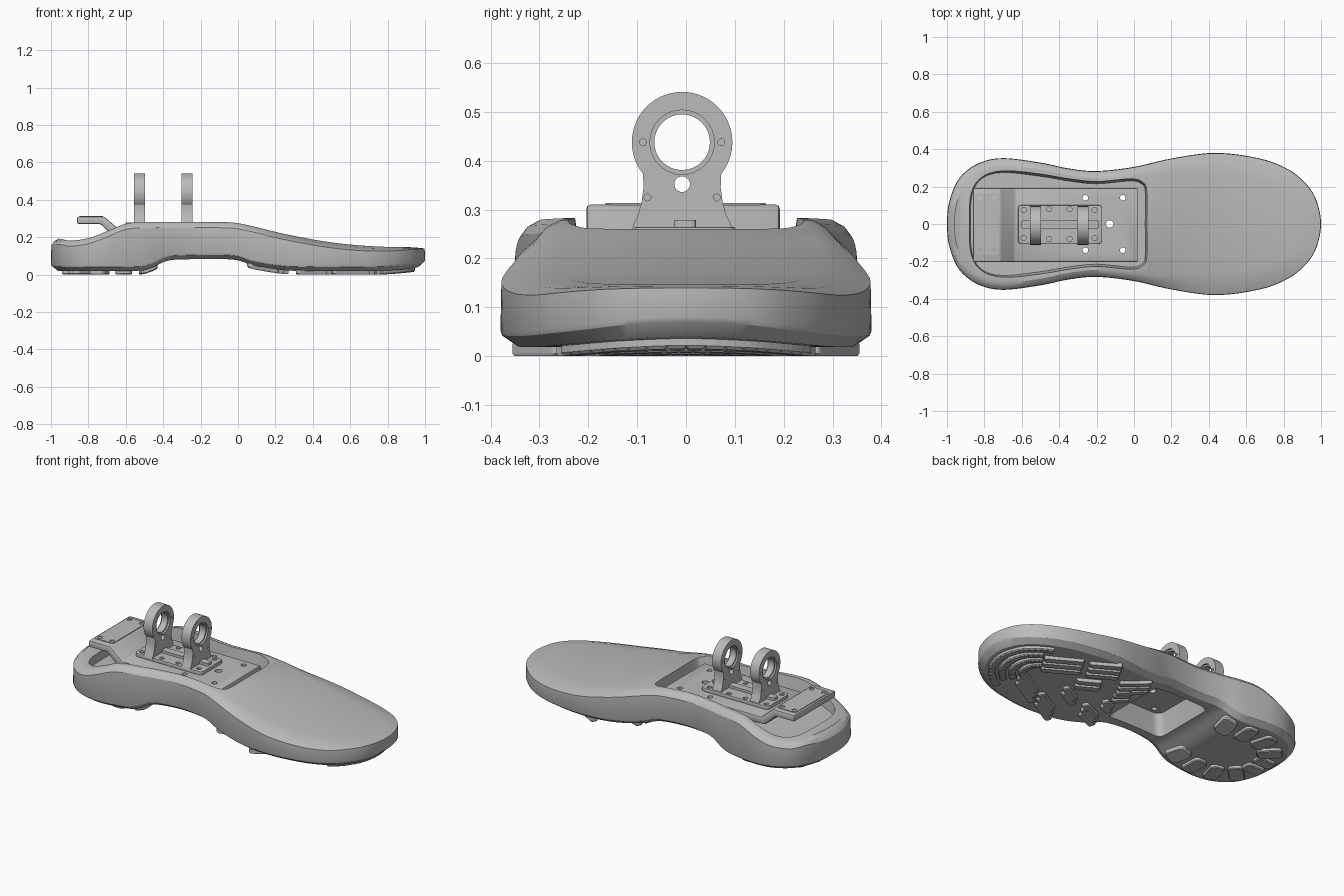
import bpy, bmesh
from math import sin, cos, pi, radians, hypot
from mathutils import Matrix, Vector

if "Cube" in bpy.data.objects:
    bpy.data.objects.remove(bpy.data.objects["Cube"])

grey = bpy.data.materials.new("neutral_grey")
grey.use_nodes = True
grey.diffuse_color = (0.5, 0.5, 0.5, 1)
grey.node_tree.nodes["Principled BSDF"].inputs["Base Color"].default_value = (0.5, 0.5, 0.5, 1)


# ---------- helpers ----------
def make(name, bm):
    bmesh.ops.recalc_face_normals(bm, faces=bm.faces)
    me = bpy.data.meshes.new(name)
    bm.to_mesh(me)
    bm.free()
    me.materials.append(grey)
    ob = bpy.data.objects.new(name, me)
    bpy.context.collection.objects.link(ob)
    return ob


def apply_modifiers(ob):
    dg = bpy.context.evaluated_depsgraph_get()
    me = bpy.data.meshes.new_from_object(ob.evaluated_get(dg))
    ob.modifiers.clear()
    ob.data = me


def bevel(ob, width, segments=2):
    m = ob.modifiers.new("bevel", "BEVEL")
    m.width, m.segments, m.limit_method = width, segments, "ANGLE"
    apply_modifiers(ob)


def cut(ob, cutter):
    cutter.hide_render = True
    m = ob.modifiers.new("cut", "BOOLEAN")
    m.operation, m.solver, m.object = "DIFFERENCE", "EXACT", cutter
    apply_modifiers(ob)
    bpy.data.objects.remove(cutter)


def smooth(ob):
    bpy.ops.object.select_all(action="DESELECT")
    ob.select_set(True)
    bpy.context.view_layer.objects.active = ob
    bpy.ops.object.shade_smooth_by_angle(angle=radians(28))


def loft(bm, rings, strips=False):
    """Skin closed rings; strips caps a y-symmetric ring with cross strips."""
    vs = [[bm.verts.new(p) for p in r] for r in rings]
    n = len(vs[0])
    for a, b in zip(vs, vs[1:]):
        for i in range(n):
            j = (i + 1) % n
            bm.faces.new((a[i], a[j], b[j], b[i]))
    for r in (vs[0], vs[-1]):
        if strips:
            for i in range(n // 2):
                quad = [r[i], r[i + 1], r[n - i - 1], r[(n - i) % n]]
                bm.faces.new(list(dict.fromkeys(quad)))
        else:
            bm.faces.new(r)


def prism(name, pts, lo, hi, axis="z"):
    place = {"z": lambda a, b, c: (a, b, c), "x": lambda a, b, c: (c, a, b),
             "y": lambda a, b, c: (a, c, b)}[axis]
    bm = bmesh.new()
    loft(bm, [[place(a, b, c) for a, b in pts] for c in (lo, hi)])
    return make(name, bm)


def rounded(x0, x1, y0, y1, r):
    pts = []
    for k, (x, y) in enumerate(((x1 - r, y1 - r), (x0 + r, y1 - r), (x0 + r, y0 + r), (x1 - r, y0 + r))):
        pts += [(x + r * cos((k + t / 5) * pi / 2), y + r * sin((k + t / 5) * pi / 2)) for t in range(6)]
    return pts


def drill(name, spots, r, lo, hi, axis="z"):
    """One cutter holding a cylinder for each spot."""
    bm = bmesh.new()
    turn = Matrix.Rotation(pi / 2, 4, "Y") if axis == "x" else Matrix()
    mid = (lo + hi) / 2
    for a, b in spots:
        c = (mid, a, b) if axis == "x" else (a, b, mid)
        bmesh.ops.create_cone(bm, cap_ends=True, segments=32, radius1=r, radius2=r,
                              depth=hi - lo, matrix=Matrix.Translation(c) @ turn)
    return make(name, bm)


def curve(*knots):
    """Smooth height function through (x, value) knots."""
    def f(x):
        x = min(max(x, knots[0][0]), knots[-1][0])
        k = next(i for i in range(len(knots) - 1) if x <= knots[i + 1][0])
        def slope(i):
            a, b = knots[max(i - 1, 0)], knots[min(i + 1, len(knots) - 1)]
            return (b[1] - a[1]) / (b[0] - a[0])
        (x0, v0), (x1, v1) = knots[k], knots[k + 1]
        h = x1 - x0
        t = (x - x0) / h
        s = t * t * (3 - 2 * t)
        return v0 + (v1 - v0) * s + h * t * (1 - t) * (slope(k) * (1 - t) - slope(k + 1) * t)
    return f


def outline(half, steps=6):
    """Closed spline from half an outline (toe to heel), mirrored in y."""
    pts = [Vector(p) for p in half + [(x, -y) for x, y in half[-2:0:-1]]]
    n, out = len(pts), []
    for i in range(n):
        a, b, c, d = (pts[(i + k) % n] for k in (-1, 0, 1, 2))
        for s in range(steps):
            t = s / steps
            out.append((2 * b + (c - a) * t + (2 * a - 5 * b + 4 * c - d) * t * t
                        + (3 * b - a - 3 * c + d) * t ** 3) / 2)
    return out


def inset(pts, width):
    n, out = len(pts), []
    for i, p in enumerate(pts):
        t = (pts[(i + 1) % n] - pts[i - 1]).normalized()
        out.append(p + Vector((-t.y, t.x)) * width(p.x))
    return out


# ---------- sole ----------
top = curve((-1, .185), (-.96, .192), (-.9, .182), (-.8, .195), (-.7, .232), (-.6, .272), (-.5, .28),
            (-.05, .28), (.05, .265), (.25, .217), (.5, .172), (.75, .15), (1, .148))
bottom = curve((-1, .025), (-.95, .02), (-.52, .021), (-.46, .037), (-.39, .07), (-.33, .08), (-.02, .08),
               (.08, .05), (.25, .023), (.4, .02), (.75, .02), (.92, .032), (1, .048))
drop = curve((-1, .03), (.3, .03), (.75, .025), (1, .008))
band = curve((-1, .04), (0, .045), (.4, .12), (1, .1))
edge = outline([(1, 0), (.97, .14), (.9, .235), (.8, .305), (.65, .355), (.43, .38), (.2, .35), (0, .305),
                (-.2, .283), (-.35, .297), (-.5, .328), (-.7, .352), (-.83, .325), (-.93, .25), (-.985, .13), (-1, 0)])


def sole_ring(width, height):
    return [(p.x, p.y, height(p.x)) for p in inset(edge, width)]


bm = bmesh.new()
loft(bm, [sole_ring(lambda x: .036, bottom),
          sole_ring(lambda x: .004, lambda x: bottom(x) + .022),
          sole_ring(lambda x: 0, lambda x: bottom(x) + .032),
          sole_ring(lambda x: .002, lambda x: top(x) - drop(x)),
          sole_ring(lambda x: band(x) * .4, lambda x: top(x) - drop(x) * .4),
          sole_ring(band, top)], strips=True)
sole = make("sole", bm)

# Heel pocket with a sloping floor and slightly flared walls
floor = curve((-1, .13), (-.78, .14), (-.6, .19), (-.5, .2), (1, .2))
pocket = outline([(.06, 0), (.06, .17), (.04, .215), (-.02, .23), (-.2, .215), (-.35, .23), (-.5, .255), (-.7, .275),
                  (-.81, .245), (-.865, .16), (-.875, 0)])
bm = bmesh.new()
loft(bm, [[(p.x, p.y, floor(p.x)) for p in pocket],
          [(p.x, p.y, .4) for p in inset(pocket, lambda x: -.03)]], strips=True)
cut(sole, make("pocket_cutter", bm))

# Tapered opening under the arch
bm = bmesh.new()
loft(bm, [[(x, y, z) for x, y in rounded(-.32 - g, g - .01, -.17 - g, .17 + g, .04)]
          for g, z in ((.045, .03), (0, .215))])
cut(sole, make("arch_cutter", bm))
smooth(sole)

# ---------- tread ----------
bm = bmesh.new()


def pad(pts):
    pts = [Vector(p) for p in pts]
    mid = sum(pts, Vector((0, 0))) / len(pts)
    small = [p + (mid - p).normalized() * .006 for p in pts]
    loft(bm, [[(p.x, p.y, bottom(p.x) + .006) for p in pts],
              [(p.x, p.y, max(bottom(p.x) - .014, 0)) for p in pts],
              [(p.x, p.y, max(bottom(p.x) - .02, 0)) for p in small]])


def bar(x, y, angle, length, width):
    ca, sa = cos(angle), sin(angle)
    shape = rounded(-length / 2, length / 2, -width / 2, width / 2, width * .3)
    pad([(x + a * ca - b * sa, y + a * sa + b * ca) for a, b in shape])


for side in (1, -1):
    # Forefoot groups of parallel bars
    for x, y, length, count in ((.63, .15, .22, 3), (.42, .25, .18, 3), (.39, .08, .14, 2), (.16, .19, .18, 3), (.14, .06, .1, 2)):
        a = side * radians(150)
        for k in range(count):
            s = (k - (count - 1) / 2) * .055
            bar(x - s * sin(a) * side, (y + s * cos(a) * side) * side, a, length, .04)
    # Heel pads fanned around the rim
    for x, y, turn in ((-.48, .2, 80), (-.61, .22, 88), (-.74, .21, 105), (-.84, .14, 135)):
        bar(x, y * side, side * radians(turn), .14, .085)
    bar(-.88, .045 * side, 0, .12, .07)

# Curved toe bars following the rim
count = len(edge)
for d in (.055, .11, .165, .22):
    reach = 18 if d < .1 else 15
    outer, inner = (inset(edge, lambda x, w=w: w) for w in (d, d + .036))
    span = [i % count for i in range(-reach, reach + 1)]
    for a, b in zip(span[::2], span[2::2]):
        m = (a + 1) % count
        pad([outer[a], outer[m], outer[b], inner[b], inner[m], inner[a]])
tread = make("tread_pads", bm)

# ---------- mounting plate ----------
plate = prism("mounting_plate", [(-.86, .27), (-.735, .27), (-.66, .2), (.02, .2), (.02, .243), (-.638, .243),
                                 (-.715, .31), (-.86, .31)], -.204, .192, "y")
bevel(plate, .008)
cut(plate, drill("bolt_cutter", [(x, y) for x in (-.26, -.06) for y in (-.14, .14)], .015, .1, .26))
cut(plate, drill("centre_cutter", [(-.13, 0)], .02, .1, .26))
smooth(plate)

cover = prism("rear_cover", rounded(-.848, -.722, -.165, .163, .015), .305, .314)
cut(cover, drill("cover_screw_cutter", [(x, y) for x in (-.825, -.745) for y in (-.14, .14)], .013, .308, .33))
smooth(cover)

# ---------- bracket base ----------
base = prism("bracket_base", rounded(-.62, -.17, -.107, .101, .02), .24, .264)
bevel(base, .004)
holes = [(x, y) for x, w in ((-.59, .075), (-.455, .08), (-.345, .08), (-.21, .075)) for y in (-w, w)]
cut(base, drill("base_screw_cutter", holes, .014, .254, .3))
smooth(base)
rib = prism("base_rib", rounded(-.602, -.188, -.024, .02, .008), .255, .279)
smooth(rib)

# ---------- upright ring brackets ----------
CY, CZ, R = -.008, .438, .103
arc = [radians(-39 + 258 * k / 40) for k in range(41)]
half = [(.103, .255), (.1, .27), (.09, .29), (.083, .315), (.079, .345)]
profile = [(CY + a, z) for a, z in half] + [(CY + R * cos(t), CZ + R * sin(t)) for t in arc] \
    + [(CY - a, z) for a, z in reversed(half)]
for name, x0 in (("rear_bracket", -.555), ("front_bracket", -.301)):
    x1 = x0 + .059
    bracket = prism(name, profile, x0, x1, "x")
    cut(bracket, drill("bore_cutter", [(CY, CZ)], .057, x0 - .1, x1 + .1, "x"))
    cut(bracket, drill("pin_cutter", [(CY, .352)], .016, x0 - .1, x1 + .1, "x"))
    screws = [(CY + s * w, z) for w, z in ((.08, CZ), (.071, .325)) for s in (-1, 1)]
    for lo, hi in ((x0 - .05, x0 + .01), (x1 - .01, x1 + .05)):
        cut(bracket, drill("seat_cutter", [(CY, CZ)], .066, lo, hi, "x"))
        cut(bracket, drill("screw_cutter", screws, .007, lo, hi, "x"))
    smooth(bracket)
